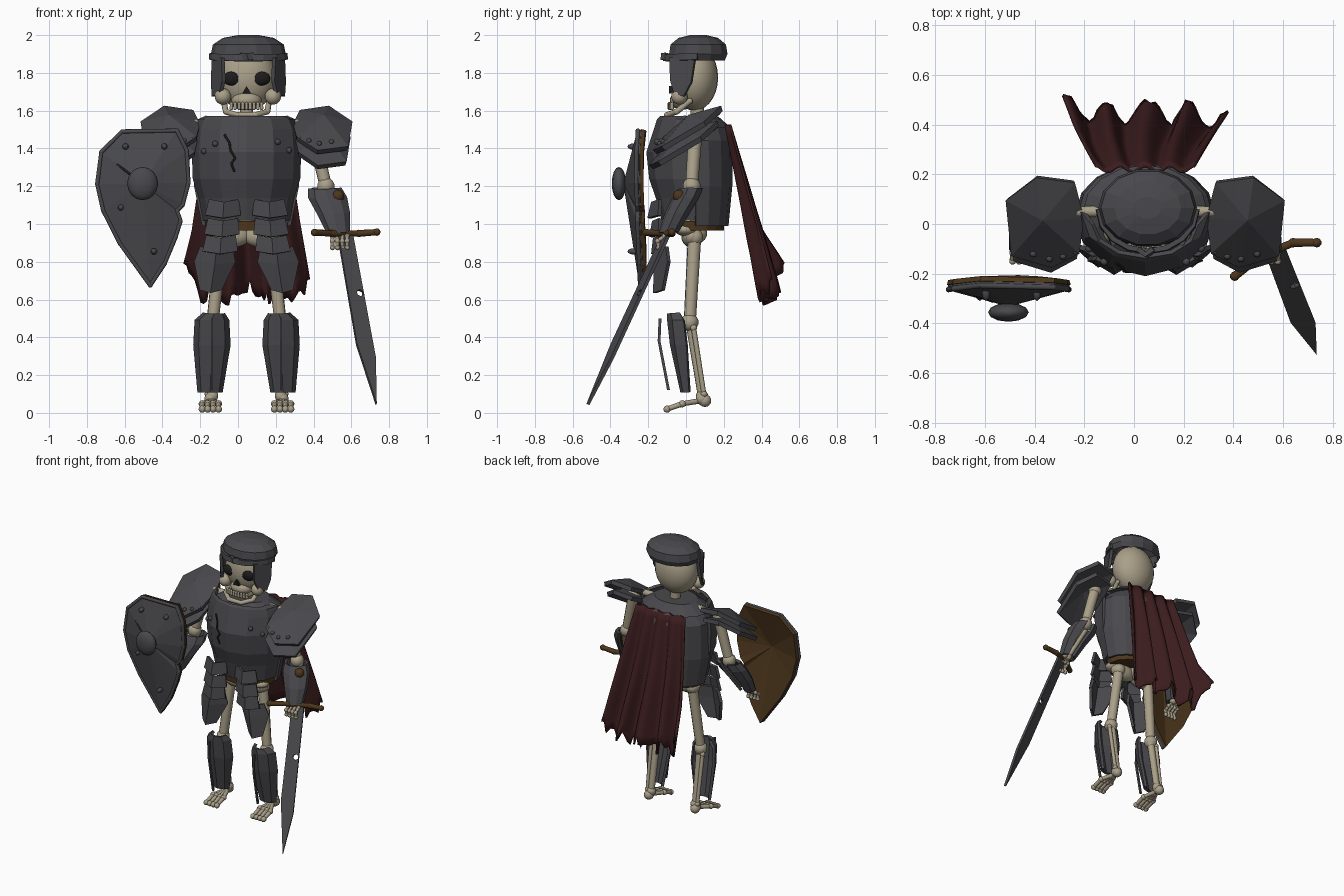
import bpy, bmesh, math, random
from mathutils import Vector as V, Matrix as M

if "Cube" in bpy.data.objects:
    bpy.data.objects.remove(bpy.data.objects["Cube"])

random.seed(4)
CX = 0.045  # the figure's own middle line


def mat(name, r, g, b):
    m = bpy.data.materials.new(name)
    m.diffuse_color = (r, g, b, 1)
    m.use_nodes = True
    m.node_tree.nodes["Principled BSDF"].inputs["Base Color"].default_value = m.diffuse_color
    return m


BONE = mat("bone", .40, .35, .25)
STEEL = mat("dark steel", .066, .066, .074)
RED = mat("dark red cloth", .045, .012, .013)
BROWN = mat("brown leather", .075, .038, .012)
DARK = mat("black hollow", .012, .011, .011)


def finish(name, bm, m, thick=0, smooth=False):
    bmesh.ops.recalc_face_normals(bm, faces=bm.faces)
    for f in bm.faces:
        f.smooth = smooth
    me = bpy.data.meshes.new(name)
    bm.to_mesh(me)
    bm.free()
    me.materials.append(m)
    o = bpy.data.objects.new(name, me)
    bpy.context.collection.objects.link(o)
    if thick:
        mod = o.modifiers.new("thickness", 'SOLIDIFY')
        mod.thickness, mod.offset = thick, 0
    return o


def mesh(name, verts, faces, m, thick=0, smooth=False):
    bm = bmesh.new()
    vs = [bm.verts.new(v) for v in verts]
    for f in faces:
        bm.faces.new([vs[i] for i in f])
    return finish(name, bm, m, thick, smooth)


def grid_faces(rows, cols):
    return [(r*cols+c, r*cols+c+1, (r+1)*cols+c+1, (r+1)*cols+c)
            for r in range(rows-1) for c in range(cols-1)]


def shell(name, rows, m=STEEL, n=6, dip=0, span=90, thick=.02):
    """Bent plate; each row is (z, centre x, half width, front y, side y)."""
    vs = []
    for z, cx, w, yf, yb in rows:
        for i in range(n+1):
            a = math.radians(span)*(2*i/n-1)
            vs.append((cx+w*math.sin(a), yb+(yf-yb)*math.cos(a), z-dip*max(0, math.cos(a))))
    return mesh(name, vs, grid_faces(len(rows), n+1), m, thick)


def fan(name, outline, apex, m=STEEL, thick=.02):
    n = len(outline)
    return mesh(name, list(outline)+[apex], [(i, (i+1) % n, n) for i in range(n)], m, thick)


def balls(name, items, m, seg=16):
    """Ellipsoids, each (centre, radii)."""
    bm = bmesh.new()
    for c, r in items:
        r = r if isinstance(r, tuple) else (r, r, r)
        bmesh.ops.create_uvsphere(bm, u_segments=seg, v_segments=seg//2+2, radius=1,
                                  matrix=M.Translation(c) @ M.Diagonal((*r, 1)))
    return finish(name, bm, m, 0, True)


def bones(name, items, m=BONE, knob=1.3):
    """Rods with knobbed ends, each (start, end, radius)."""
    bm = bmesh.new()
    for a, b, r in items:
        a, b = V(a), V(b)
        d = b-a
        rot = d.to_track_quat('Z', 'Y').to_matrix().to_4x4()
        bmesh.ops.create_cone(bm, segments=10, radius1=r, radius2=r*.9, depth=d.length,
                              matrix=M.Translation((a+b)/2) @ rot)
        for p in (a, b):
            bmesh.ops.create_uvsphere(bm, u_segments=10, v_segments=7, radius=r*knob,
                                      matrix=M.Translation(p))
    return finish(name, bm, m, 0, True)


def chain(pts, r):
    return [(a, b, r) for a, b in zip(pts, pts[1:])]


def disc(name, z, r1, r2, h, m):
    bm = bmesh.new()
    bmesh.ops.create_cone(bm, segments=16, cap_ends=True, radius1=r1, radius2=r2, depth=h,
                          matrix=M.Translation((CX, .05, z)) @ M.Diagonal((1, .75, 1, 1)))
    return finish(name, bm, m)


# ---- skull
balls("skull", [((CX, .045, 1.775), (.157, .125, .175)), ((CX, -.02, 1.655), (.08, .065, .05)),
                ((CX-.125, -.035, 1.675), .043), ((CX+.14, -.035, 1.675), .043)], BONE, 24)
balls("eye_sockets", [((CX+s*.077, -.058, 1.77), (.05, .022, .037)) for s in (-1, 1)], DARK)
mesh("nose_hole", [(.022, -.08, 1.69), (.07, -.08, 1.69), (CX, -.08, 1.73)], [(0, 1, 2)], DARK, .02)
bones("jaw", chain([(CX-.12, .02, 1.65), (CX-.11, -.05, 1.595), (CX-.05, -.1, 1.577),
                    (CX+.05, -.1, 1.577), (CX+.11, -.05, 1.595), (CX+.12, .02, 1.65)], .016), knob=1)
bones("teeth", [((CX+.02*i, -.088+.0009*i*i, 1.612), (CX+.02*i, -.088+.0009*i*i, 1.636), .0095)
                for i in range(-4, 5)], knob=1)
bones("neck_and_spine", [((CX, .06, .95), (CX, .06, 1.66), .04)])

# ---- helmet
N = 14
prof = [(1.865, .18), (1.9, .198), (1.95, .188), (1.985, .135), (2.0, .055)]
vs = [(.055+r*math.cos(2*math.pi*i/N), .065+.8*r*math.sin(2*math.pi*i/N), z)
      for z, r in prof for i in range(N+1)]
mesh("helmet", vs, grid_faces(len(prof), N+1)+[[4*(N+1)+i for i in range(N)]], STEEL, 0)
shell("helmet_brow", [(1.905, .055, .197, -.108, .06), (1.87, .055, .2, -.112, .06)], dip=.008, n=8)
shell("nose_guard_stub", [(1.905, CX, .03, -.122, -.1), (1.868, CX+.01, .035, -.125, -.1)], n=2)
for s in (-1, 1):
    x = .055+s*.185
    mesh("cheek_guard", [(x, .05, 1.88), (x-s*.05, -.085, 1.88), (x-s*.055, -.08, 1.76),
                         (x-s*.04, -.06, 1.69), (x, -.01, 1.675), (x+s*.005, .03, 1.75)],
         [range(6)], STEEL, .02)

# ---- cuirass
shell("breastplate", [(1.565, CX, .21, -.13, .0), (1.55, CX, .25, -.145, .05), (1.5, CX, .27, -.16, .06),
                      (1.38, CX, .28, -.2, .06), (1.24, CX, .275, -.185, .06),
                      (1.14, CX, .245, -.15, .06), (1.02, CX, .22, -.12, .05)])
shell("backplate", [(1.53, CX, .1, .14, .04), (1.51, CX, .2, .21, .04), (1.44, CX, .26, .235, .04),
                    (1.2, CX, .268, .235, .05), (.99, CX, .225, .215, .05)], n=8)
disc("collar", 1.54, .25, .16, .06, STEEL)
disc("belt", .99, .2, .205, .05, BROWN)
bones("breastplate_crack", chain([(-.07, -.158, 1.47), (-.045, -.178, 1.43), (-.04, -.19, 1.39),
                                  (-.015, -.192, 1.35), (-.035, -.19, 1.32), (-.02, -.188, 1.28)], .006), DARK, 1)
riv = [(x, .05-.25*math.sqrt(1-((x-CX)/.28)**2), z)
       for x, z in ((.21, 1.435), (.27, 1.39), (-.18, 1.385), (-.12, 1.425))]
balls("breastplate_rivets", [(p, .016) for p in riv], STEEL, 8)

# ---- mirrored limbs and plates
PAUL = [(.285, .17, 1.59), (.435, .19, 1.612), (.555, .1, 1.53), (.535, -.12, 1.4),
        (.375, -.165, 1.38), (.265, -.11, 1.45), (.25, .03, 1.52)]
for s in (-1, 1):
    side = "left" if s > 0 else "right"

    def P(x, y, z):
        return V((CX+s*x, y, z))

    # shoulder plates, two overlapping
    fan(side+"_pauldron_upper", [P(*p) for p in PAUL], P(.41, .02, 1.565), thick=.03)
    fan(side+"_pauldron_lower", [P(.41+(x-.41)*.93, y-.02, z-.08) for x, y, z in PAUL],
        P(.41, -.01, 1.485), thick=.03)
    balls(side+"_pauldron_rivets", [(P(x, y, z), .014) for x, y, z in
                                    ((.28, -.11, 1.455), (.33, -.13, 1.44), (.385, -.14, 1.425), (.45, -.12, 1.435))], STEEL, 8)
    # arm
    bones(side+"_arm", [(P(.06, .05, 1.53), P(.34, .05, 1.53), .024), (P(.35, .05, 1.49), P(.42, .03, 1.2), .037),
                        (P(.405, .03, 1.18), P(.475, -.09, .97), .02), (P(.44, .03, 1.18), P(.51, -.09, .97), .02)])
    hand = []
    for i in range(4):
        x = .455+.026*i
        hand += chain([P(.49, -.09, .97), P(x, -.115, .935), P(x, -.15, .91), P(x, -.145, .875)], .011)
    bones(side+"_hand", hand)
    # forearm guard wraps almost all the way round
    shell(side+"_vambrace", [(1.19, CX+s*.415, .08, -.035, .025), (1.14, CX+s*.43, .095, -.065, .0),
                             (1.06, CX+s*.46, .08, -.105, -.045), (.96, CX+s*.485, .055, -.135, -.09)],
          n=8, dip=.01, span=160)
    # leg
    bones(side+"_leg", [(P(.13, .045, .93), P(.18, .02, .48), .036),
                        (P(.175, .025, .46), P(.18, .085, .09), .025),
                        (P(.21, .04, .45), P(.205, .095, .1), .014)])
    foot = [(P(.19, .085, .075), P(.19, .1, .065), .026)]
    for i in range(4):
        x = .148+.029*i
        foot += chain([P(.185, .08, .065), P(x, -.02, .048), P(x, -.1, .02)], .0148)
    bones(side+"_foot", foot)
    balls(side+"_pelvis", [(P(.08, .03, .935), (.1, .055, .06)), (P(.12, .0, .97), (.08, .06, .035))], BONE)
    # shin plate with its loose ridge strip
    c = CX+s*.183
    shell(side+"_greave", [(.525, c-s*.01, .05, -.09, -.03), (.49, c, .083, -.09, -.01), (.36, c, .09, -.075, .005),
                           (.11, c+s*.01, .058, -.02, .02)], n=4)
    mesh(side+"_greave_ridge", [(c, -.145, .5), (c, -.13, .5), (c, -.135, .38), (c, -.085, .12), (c, -.1, .12),
                                (c, -.15, .38)], [(0, 1, 2, 5), (5, 2, 3, 4)], STEEL, .012)
    # hanging hip plates, only slightly bent
    for k, (z, x) in enumerate(((1.13, .12), (1.03, .125), (.94, .135))):
        c = CX+s*x
        shell(side+"_hip_plate", [(z, c, .075, -.175+.005*k, -.135), (z-.085, c+s*.005, .09, -.195+.01*k, -.14)],
              n=2, dip=.015)
    c = CX+s*.16
    shell(side+"_tasset", [(.88, c, .08, -.155, -.1), (.8, c+s*.008, .104, -.16, -.09),
                           (.65, c+s*.03, .052, -.165, -.12)], n=2, dip=.015)

# ---- sword
g, tip = V((.565, -.1, .955)), V((.73, -.52, .045))
d, w = (tip-g).normalized(), V((.93, .37, 0)).normalized()
nrm = d.cross(w)
L = (tip-g).length
edge = [(0, -.042), (0, .042), (.74, .045), (L, .002), (.66, -.048)]
blade = mesh("sword_blade", [g+d*a+w*b for a, b in edge], [range(5)], STEEL, .018)
bm = bmesh.new()
bmesh.ops.create_cone(bm, segments=6, cap_ends=True, radius1=.02, radius2=.02, depth=.2,
                      matrix=M.Translation(g+d*.36+w*.022) @ nrm.to_track_quat('Z', 'Y').to_matrix().to_4x4())
cut = finish("blade_hole_cutter", bm, DARK)
cut.hide_render = True
cut.hide_viewport = True
bo = blade.modifiers.new("hole", 'BOOLEAN')
bo.operation, bo.object = 'DIFFERENCE', cut
bones("sword_guard", chain([(.405, -.21, .955), (.5, -.135, .95), (.64, -.075, .95), (.735, -.075, .957)], .018), BROWN, 1.1)
bones("sword_grip", [(g, g-d*.2, .017)], BROWN, 1.1)
balls("sword_pommel", [(g-d*.215-V((0, .025, 0)), .034)], BROWN, 10)

# ---- shield
OUT = [(-.616, 1.495), (-.32, 1.5), (-.267, 1.394), (-.257, 1.22), (-.288, 1.10), (-.32, 1.066), (-.30, 1.013),
       (-.325, .93), (-.384, .786), (-.463, .664), (-.627, .89), (-.717, 1.066), (-.75, 1.21), (-.728, 1.384)]


def bow(x):
    return -.02*((x+.505)/.245)**2


fan("shield_face", [(x, -.235+bow(x), z) for x, z in OUT], (-.505, -.322, 1.214))
fan("shield_wood_back", [(x, -.215+bow(x), z) for x, z in OUT], (-.505, -.298, 1.214), BROWN)
ring = [(-.505+(x+.505)*.98, -.243+bow(x), 1.214+(z-1.214)*.98) for x, z in OUT]
bones("shield_rim", chain(ring+ring[:1], .012), STEEL, 1)
balls("shield_boss", [((-.505, -.355, 1.214), (.082, .038, .088))], STEEL, 12)
balls("shield_rivets", [((x, -.275, z), (.017, .035, .017)) for x, z in
                        ((-.595, 1.41), (-.39, 1.41), (-.62, 1.087), (-.445, .855))], STEEL, 8)
bones("shield_gash", [((-.637, -.285, 1.315), (-.57, -.31, 1.262), .007)], DARK, 1)

# ---- tattered cape with folds
C, R = 49, 16
hem = [.95-.04*math.cos(8*math.pi*i/(C-1))+random.uniform(-.045, .045) for i in range(C)]
vs = []
for r in range(R):
    for c in range(C):
        u, v = c/(C-1), r/(R-1)*hem[c]
        flick = max(0, 1-u/.15)*max(0, v-.6)   # turned-out corner
        half = .2+.135*min(1, v*1.1)
        wave = math.cos(8*math.pi*u+.35*math.sin(5*v))
        y = .222+.24*v+(.012+.045*v)*wave-.03*v*u**6+.12*flick
        vs.append((CX+half*(2*u-1)+.012*v*math.sin(13*u), y, 1.525-.94*v+.35*flick))
mesh("cape", vs, grid_faces(R, C), RED, .012, True)
